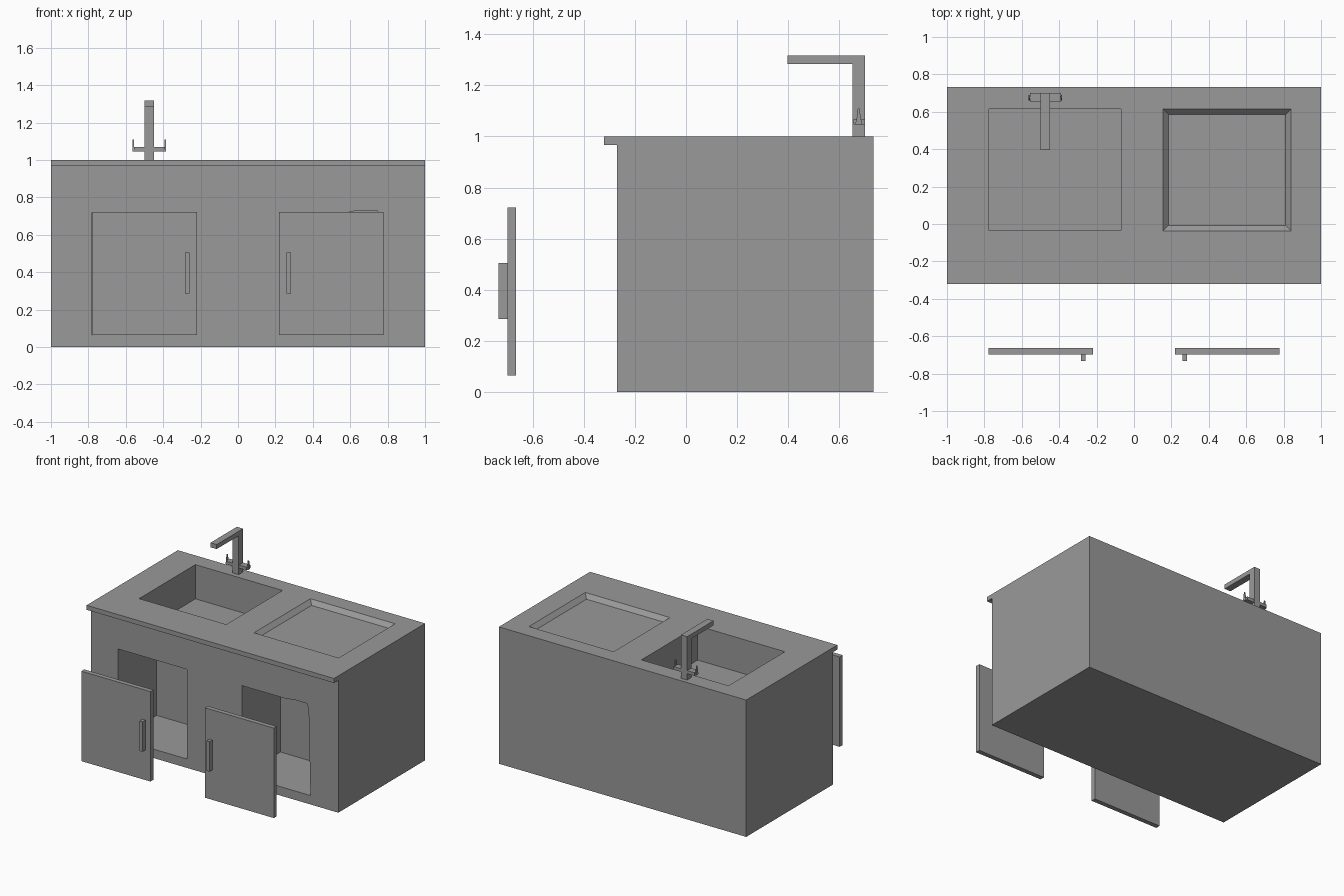
import bpy
import bmesh

cube = bpy.data.objects.get("Cube")
if cube:
    bpy.data.objects.remove(cube, do_unlink=True)

grey = bpy.data.materials.new("plain grey")
grey.use_nodes = True
colour = (0.32, 0.32, 0.32, 1)
grey.diffuse_color = colour
grey.node_tree.nodes["Principled BSDF"].inputs["Base Color"].default_value = colour


def finish(name, bm):
    bmesh.ops.recalc_face_normals(bm, faces=bm.faces)
    mesh = bpy.data.meshes.new(name)
    bm.to_mesh(mesh)
    bm.free()
    mesh.materials.append(grey)
    obj = bpy.data.objects.new(name, mesh)
    bpy.context.collection.objects.link(obj)
    return obj


def box(name, x, y, z, taper=0):
    """Box from (min, max) ranges; taper narrows the lower end on x and y."""
    bm = bmesh.new()
    bmesh.ops.create_cube(bm, size=1)
    for v in bm.verts:
        low = v.co.z < 0
        for i, (a, b) in enumerate((x, y, z)):
            t = taper if low and i < 2 else 0
            v.co[i] = a + t if v.co[i] < 0 else b - t
    return finish(name, bm)


def prism(name, points, axis, start, end):
    """Extrude a closed 2D profile along x (axis 0) or y (axis 1)."""
    bm = bmesh.new()
    verts = []
    for a, b in points:
        co = [a, b]
        co.insert(axis, start)
        verts.append(bm.verts.new(co))
    face = bm.faces.new(verts)
    moved = bmesh.ops.extrude_face_region(bm, geom=[face])["geom"]
    step = [0, 0, 0]
    step[axis] = end - start
    bmesh.ops.translate(bm, vec=step, verts=[v for v in moved if isinstance(v, bmesh.types.BMVert)])
    return finish(name, bm)


def carve(target, cutter):
    cutter.hide_render = True
    mod = target.modifiers.new("carve", "BOOLEAN")
    mod.operation = "DIFFERENCE"
    mod.solver = "EXACT"
    mod.object = cutter
    bpy.context.view_layer.objects.active = target
    bpy.ops.object.modifier_apply(modifier=mod.name)
    bpy.data.objects.remove(cutter, do_unlink=True)


# Cabinet with overhanging worktop
cabinet = prism("cabinet", [(-0.27, 0), (0.733, 0), (0.733, 1), (-0.32, 1),
                            (-0.32, 0.967), (-0.27, 0.967)], 0, -1, 1)

# Sink basin and shallow bevelled drainer
carve(cabinet, box("basin_cutter", (-0.775, -0.07), (-0.035, 0.615), (0.75, 1.1)))
bevel = 0.03
drainer = box("drainer_cutter", (0.155, 0.84), (-0.037, 0.615), (1 - bevel, 1), bevel)
carve(cabinet, drainer)

# Cupboard recesses; the second has a slightly uneven outline
carve(cabinet, box("recess_cutter", (-0.78, -0.225), (-0.4, 0.175), (0.065, 0.72)))
carve(cabinet, prism("recess_cutter", [(0.22, 0.065), (0.775, 0.065), (0.76, 0.69), (0.745, 0.73),
                                       (0.65, 0.73), (0.575, 0.72), (0.22, 0.72)], 1, -0.4, 0.175))

# Doors held off the front, with bar handles
for side, s in (("right", -1), ("left", 1)):
    box(side + "_door", sorted((s * 0.22, s * 0.778)), (-0.698, -0.664), (0.065, 0.722))
    box(side + "_door_handle", sorted((s * 0.26, s * 0.283)), (-0.733, -0.698), (0.285, 0.504))

# Tap: upright and spout in one bent profile
prism("tap_spout", [(0.651, 1), (0.701, 1), (0.701, 1.317), (0.396, 1.317),
                    (0.396, 1.284), (0.651, 1.284)], 0, -0.5, -0.45)

# Tap cross bar with thin upright levers at both ends
box("tap_cross_bar", (-0.557, -0.391), (0.655, 0.7), (1.046, 1.069))
for side, s in (("right", -1), ("left", 1)):
    x = -0.474 + s * 0.086
    prism(side + "_tap_lever", [(0.66, 1.046), (0.69, 1.046), (0.685, 1.066), (0.678, 1.11),
                                (0.672, 1.11), (0.667, 1.066)], 0, x - 0.004, x + 0.004)
